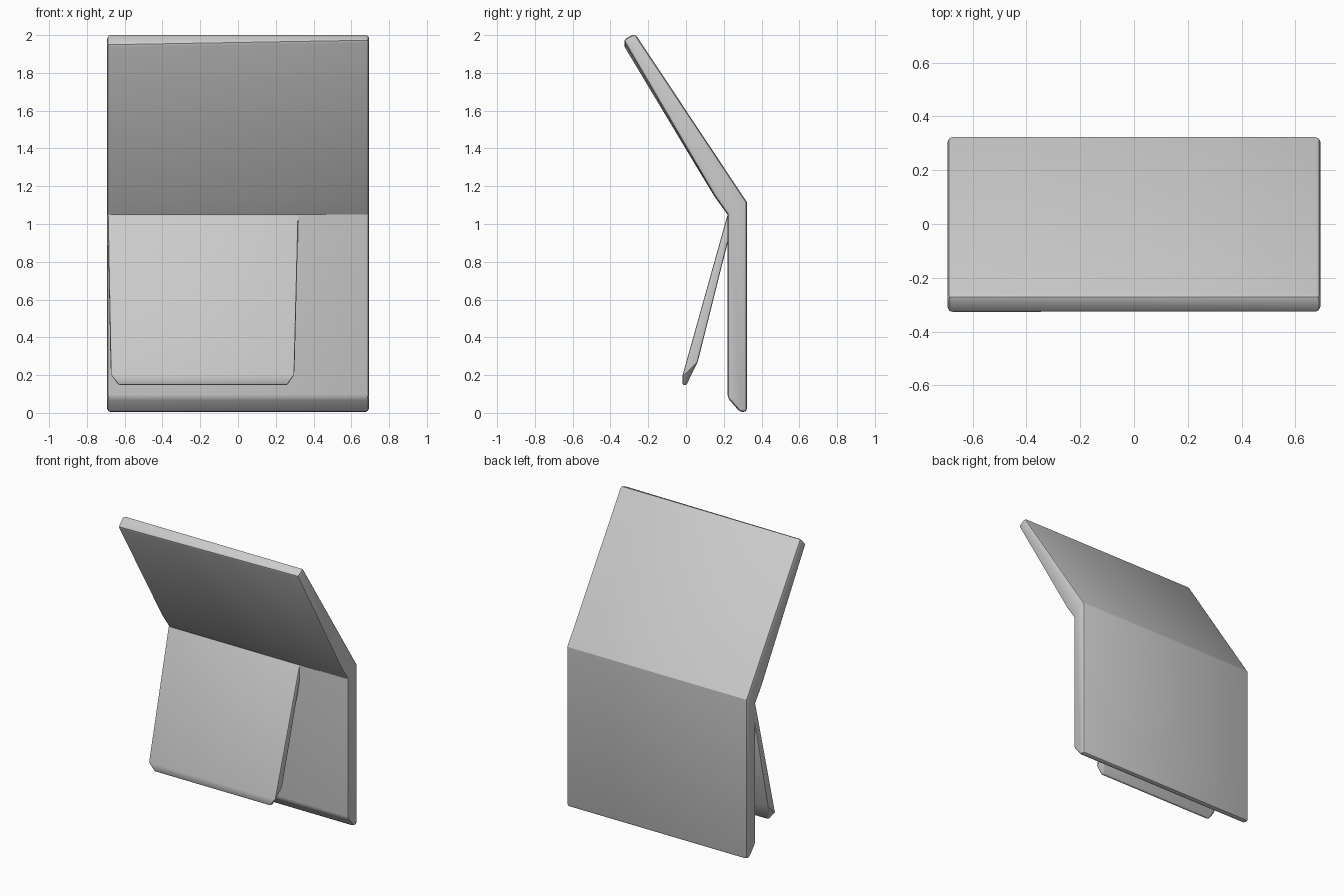
import bpy, bmesh, math

if "Cube" in bpy.data.objects:
    bpy.data.objects.remove(bpy.data.objects["Cube"])


def finish(name, bm, width, limit):
    """Turn a bmesh into a named object with rounded rims."""
    bmesh.ops.recalc_face_normals(bm, faces=bm.faces)
    mesh = bpy.data.meshes.new(name)
    bm.to_mesh(mesh)
    bm.free()
    ob = bpy.data.objects.new(name, mesh)
    bpy.context.collection.objects.link(ob)
    bev = ob.modifiers.new("rim", 'BEVEL')
    bev.width, bev.segments = width, 2
    bev.limit_method, bev.angle_limit = 'ANGLE', math.radians(limit)
    bpy.ops.object.select_all(action='DESELECT')
    bpy.context.view_layer.objects.active = ob
    ob.select_set(True)
    bpy.ops.object.modifier_apply(modifier="rim")
    bpy.ops.object.shade_smooth_by_angle(angle=math.radians(25))
    return ob


def bridge(bm, a, b):
    """Close two matching outlines into a solid."""
    bm.faces.new(a)
    bm.faces.new(b[::-1])
    for i in range(len(a)):
        j = (i + 1) % len(a)
        bm.faces.new((a[i], b[i], b[j], a[j]))


# Bent main panel: side profile (y, z), slightly thicker at the left end
def profile(drop):
    return [(0.22, 0.08), (0.285, 0.005), (0.323, 0.005), (0.323, 1.115),
            (-0.27, 2.008), (-0.333, 1.975 - drop), (0.15, 1.15 - drop * 0.15),
            (0.22, 1.05)]


bm = bmesh.new()
ends = [[bm.verts.new((x, y, z)) for y, z in profile(d)]
        for x, d in ((-0.693, 0.025), (0.693, 0.0))]
bridge(bm, *ends)
finish("bent_panel", bm, 0.018, 37)

# Slanted front flap, hinged in the bend: rows of (y, z, left x, right x)
front_rows = [(0.22, 1.05, -0.69, 0.32), (-0.018, 0.20, -0.675, 0.30),
              (-0.018, 0.147, -0.63, 0.26)]
back_rows = [(0.258, 1.05, -0.69, 0.32), (0.062, 0.27, -0.675, 0.30),
             (0.002, 0.147, -0.63, 0.26)]
bm = bmesh.new()
for y, z, left, right in front_rows + back_rows:
    for x in (left, right):
        bm.verts.new((x, y, z))
bmesh.ops.convex_hull(bm, input=bm.verts[:])
bmesh.ops.dissolve_limit(bm, angle_limit=math.radians(3),
                         verts=bm.verts[:], edges=bm.edges[:])
finish("front_flap", bm, 0.009, 40)
